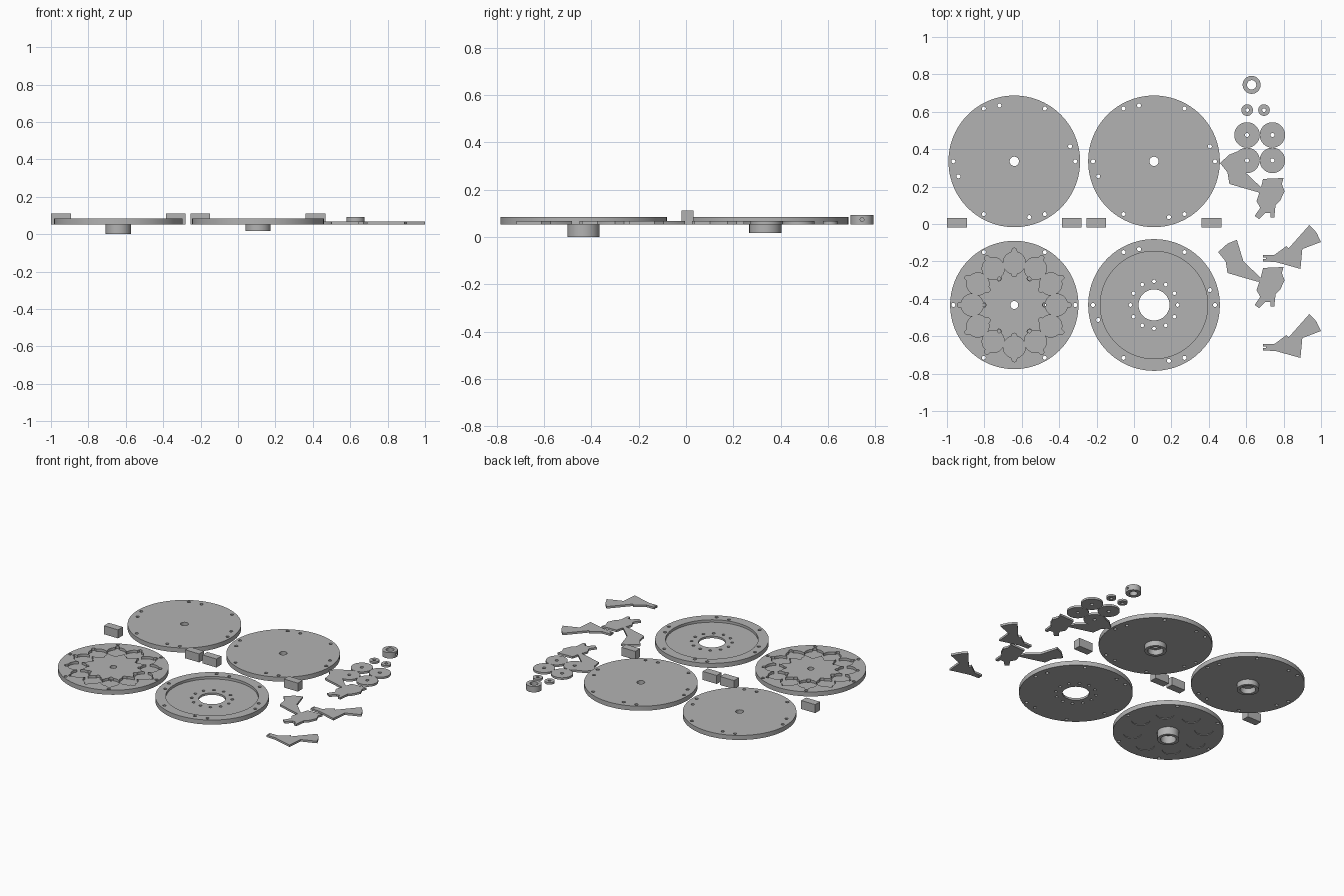
import bpy, bmesh
from math import sin, cos, pi, sqrt, radians

cube = bpy.data.objects.get("Cube")
if cube:
    bpy.data.objects.remove(cube, do_unlink=True)

grey = bpy.data.materials.new("plain_grey")
grey.use_nodes = True
grey.diffuse_color = (0.45, 0.45, 0.45, 1)
grey.node_tree.nodes["Principled BSDF"].inputs["Base Color"].default_value = (0.45, 0.45, 0.45, 1)

BASE, TOP, FLOOR, THIN = 0.053, 0.084, 0.067, 0.067


def circle(r, x=0, y=0, n=24):
    return [(x + r * cos(2 * pi * i / n), y + r * sin(2 * pi * i / n)) for i in range(n)]


def holes(count, radius, r, start=0):
    """Ring of small round outlines."""
    return [circle(r, radius * cos(a), radius * sin(a), 12)
            for a in (radians(start) + 2 * pi * i / count for i in range(count))]


def slab(name, outlines, z0, z1, x=0, y=0):
    """Extrude an outer outline, with any inner outlines left open."""
    cu = bpy.data.curves.new(name, "CURVE")
    cu.dimensions = "2D"
    cu.fill_mode = "BOTH"
    cu.extrude = (z1 - z0) / 2
    for pts in outlines:
        sp = cu.splines.new("POLY")
        sp.points.add(len(pts) - 1)
        for p, (px, py) in zip(sp.points, pts):
            p.co = (px, py, 0, 1)
        sp.use_cyclic_u = True
    tmp = bpy.data.objects.new(name + "_curve", cu)
    bpy.context.collection.objects.link(tmp)
    dg = bpy.context.evaluated_depsgraph_get()
    me = bpy.data.meshes.new_from_object(tmp.evaluated_get(dg))
    bpy.data.objects.remove(tmp, do_unlink=True)
    bm = bmesh.new()
    bm.from_mesh(me)
    bmesh.ops.remove_doubles(bm, verts=bm.verts, dist=1e-5)
    bmesh.ops.recalc_face_normals(bm, faces=bm.faces)
    for f in bm.faces:
        f.smooth = True
    bm.to_mesh(me)
    bm.free()
    me.set_sharp_from_angle(angle=radians(30))
    me.materials.clear()
    me.materials.append(grey)
    ob = bpy.data.objects.new(name, me)
    ob.location = (x, y, (z0 + z1) / 2)
    bpy.context.collection.objects.link(ob)
    return ob


def scallop(side, n=360):
    """Edge of a ring of twelve round pockets; side +1 is outer, -1 inner."""
    lobes = [(0.225, 0.0595), (0.29 if side > 0 else 0.165, 0.014)]
    pts = []
    for i in range(n):
        a = 2 * pi * i / n
        phi = (a + pi / 12) % (pi / 6) - pi / 12
        reach = [d * cos(phi) + side * sqrt(r * r - (d * sin(phi)) ** 2)
                 for d, r in lobes if abs(d * sin(phi)) < r]
        r = max(reach) if side > 0 else min(reach)
        pts.append((r * cos(a), r * sin(a)))
    return pts


LEFT, RIGHT, BACK, FRONT = -0.64, 0.107, 0.335, -0.433
R = 0.352
rim_holes = holes(6, 0.326, 0.011) + holes(4, 0.309, 0.011, 15)

# Two closed discs with hollow hubs underneath
for name, x in (("left_cover", LEFT), ("right_cover", RIGHT)):
    slab(name + "_disc", [circle(R, n=96), circle(0.025)] + rim_holes, BASE, TOP, x, BACK)
    slab(name + "_hub", [circle(0.068, n=48), circle(0.048, n=48)], 0.017, BASE, x, BACK)

# Tray with raised rim and large centre opening
slab("tray_floor", [circle(R, n=96), circle(0.083, n=48)] + rim_holes + holes(12, 0.126, 0.01),
     BASE, FLOOR, RIGHT, FRONT)
slab("tray_rim", [circle(R, n=96), circle(0.287, n=96)] + rim_holes, FLOOR, TOP, RIGHT, FRONT)

# Pocketed disc: skin with round recesses below, floor, scalloped rim and plateau
edge = [circle(0.343, n=96)] + holes(6, 0.326, 0.011)
centre = [circle(0.021)] + holes(6, 0.162, 0.009)
recesses = [circle(0.057, 0.222 * cos(i * pi / 4), 0.222 * sin(i * pi / 4), 32) for i in range(8)]
slab("pocket_disc_skin", edge + [circle(0.021)] + recesses, BASE, BASE + 0.004, LEFT, FRONT)
slab("pocket_disc_floor", edge + centre, BASE + 0.004, FLOOR, LEFT, FRONT)
slab("pocket_disc_rim", edge + [scallop(1)], FLOOR, TOP, LEFT, FRONT)
slab("pocket_disc_plateau", [scallop(-1), circle(0.021)], FLOOR, TOP, LEFT, FRONT)
slab("pocket_disc_hub", [circle(0.068, n=48), circle(0.048, n=48)], 0, BASE, LEFT, FRONT)

# Spacer blocks
for i, x in enumerate((-0.947, -0.333, -0.202, 0.414)):
    w, d = 0.053, 0.026
    slab(f"spacer_block_{i + 1}", [[(-w, -d), (w, -d), (w, d), (-w, d)]], BASE, 0.111, x, 0.006)

# Collar with a set screw hole through its side
collar = slab("collar", [circle(0.048, n=48), circle(0.025)], BASE, 0.093, 0.629, 0.744)
bpy.ops.mesh.primitive_cylinder_add(vertices=16, radius=0.008, depth=0.08,
                                    location=(0.669, 0.744, 0.073), rotation=(0, pi / 2, 0))
cutter = bpy.context.object
cutter.name = "screw_hole_cutter"
cutter.hide_render = True
cutter.hide_set(True)
cut = collar.modifiers.new("screw_hole", "BOOLEAN")
cut.operation = "DIFFERENCE"
cut.object = cutter
bpy.context.view_layer.update()
dg = bpy.context.evaluated_depsgraph_get()
drilled = bpy.data.meshes.new_from_object(collar.evaluated_get(dg))
collar.modifiers.clear()
collar.data = drilled
bpy.data.objects.remove(cutter, do_unlink=True)

# Washers and rollers
for i, x in enumerate((0.605, 0.695)):
    slab(f"small_washer_{i + 1}", [circle(0.031, n=32), circle(0.01)], BASE, THIN, x, 0.609)
for x in (0.604, 0.74):
    for y in (0.34, 0.476):
        slab("roller", [circle(0.068, n=48), circle(0.011)], BASE, THIN, x, y)

# Flat arms, each made twice
paddle = [(.45, -.15), (.50, -.105), (.55, -.085), (.585, -.20), (.68, -.29),
          (.666, -.31), (.50, -.262), (.49, -.20)]
bracket = [(.69, -.235), (.80, -.23), (.79, -.262), (.805, -.30), (.783, -.348),
           (.757, -.375), (.75, -.44), (.73, -.44), (.73, -.417), (.703, -.417),
           (.67, -.45), (.645, -.433), (.675, -.39), (.655, -.353), (.68, -.278)]
fan = [(.938, -.005), (.975, -.045), (1.0, -.096), (.90, -.134), (.89, -.24),
       (.757, -.203), (.69, -.20), (.69, -.186), (.705, -.186), (.705, -.18),
       (.69, -.18), (.69, -.166), (.75, -.166), (.815, -.118), (.826, -.131)]
for name, shape, dx, dy in (("paddle_arm", paddle, .01, .476),
                            ("bracket_arm", bracket, 0, .476),
                            ("fan_arm", fan, 0, -.476)):
    slab(name + "_1", [shape], BASE, THIN)
    slab(name + "_2", [shape], BASE, THIN, dx, dy)
